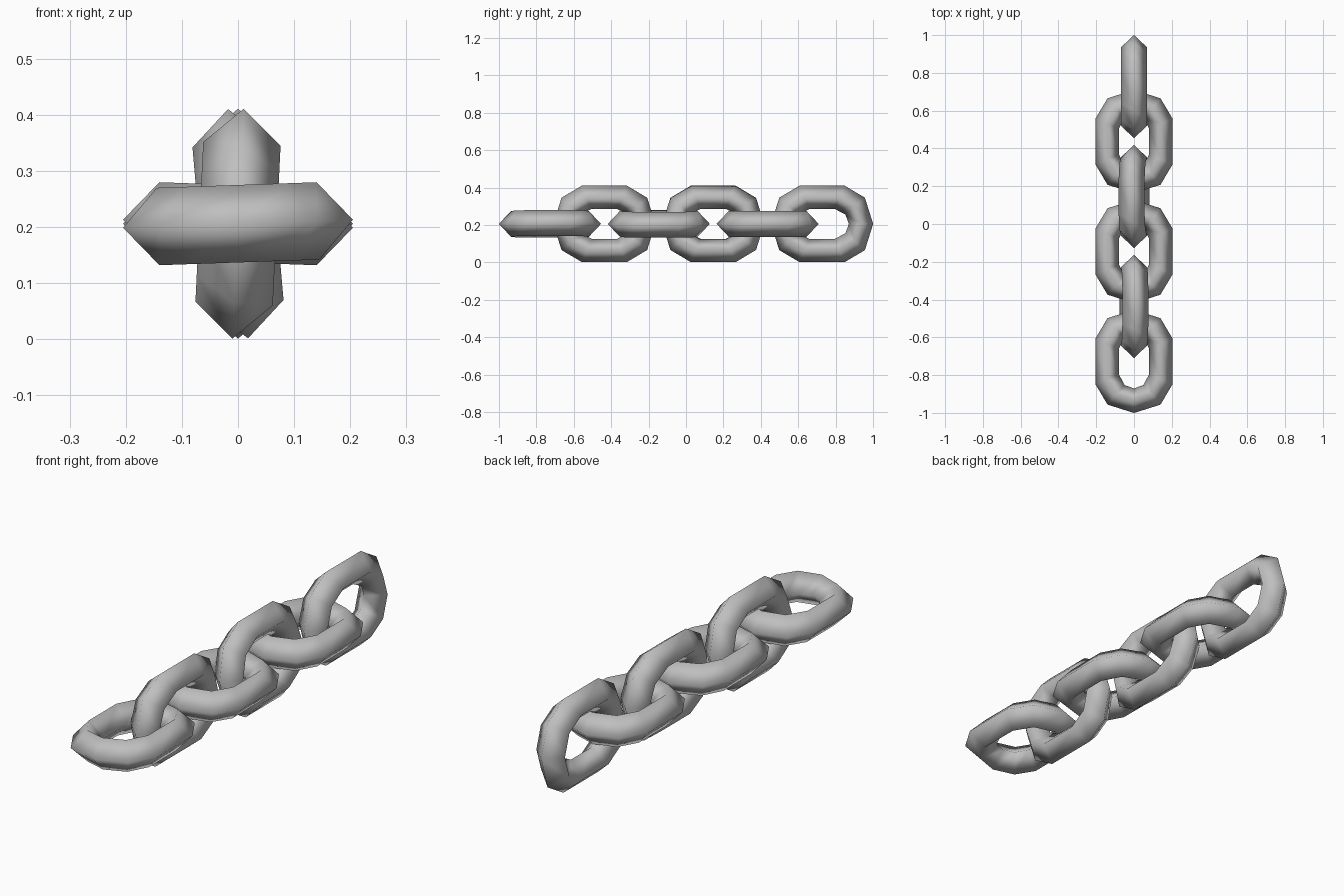
import bpy
import bmesh
import math

cube = bpy.data.objects.get("Cube")
if cube:
    bpy.data.objects.remove(cube, do_unlink=True)

# Plain grey metal
metal = bpy.data.materials.new("grey_metal")
metal.use_nodes = True
grey = (0.52, 0.52, 0.52, 1)
metal.diffuse_color = grey
metal.node_tree.nodes["Principled BSDF"].inputs["Base Color"].default_value = grey

CENTRE_Z = 0.206
TUBE = 0.069      # half thickness of the link
SPACING = 0.291

# Quarter outline of a link: outer and inner (x, y) at side, corner and end
QUARTER = [((0.205, 0.12), (0.08, 0.068)),
           ((0.14, 0.229), (0.05, 0.125)),
           ((0, 0.273), (0, 0.143))]


def mirrored(stations, sx, sy):
    return [tuple((x * sx, y * sy) for x, y in s) for s in stations]


def link_mesh():
    """Stretched ring with a diamond cross-section."""
    loop = (QUARTER + mirrored(QUARTER[1::-1], -1, 1)
            + mirrored(QUARTER, -1, -1) + mirrored(QUARTER[1::-1], 1, -1))
    bm = bmesh.new()
    rings = []
    for (ox, oy), (ix, iy) in loop:
        mx, my = (ox + ix) / 2, (oy + iy) / 2
        section = [(ox, oy, 0), (mx, my, TUBE), (ix, iy, 0), (mx, my, -TUBE)]
        rings.append([bm.verts.new(p) for p in section])
    for i, ring in enumerate(rings):
        after = rings[(i + 1) % len(rings)]
        for j in range(4):
            k = (j + 1) % 4
            bm.faces.new((ring[j], after[j], after[k], ring[k])).smooth = True
    bmesh.ops.recalc_face_normals(bm, faces=bm.faces)
    mesh = bpy.data.meshes.new("chain_link")
    bm.to_mesh(mesh)
    bm.free()
    mesh.materials.append(metal)
    return mesh


# Six links, alternately flat and upright, each rolled slightly
mesh = link_mesh()
for i, roll in enumerate([-2, 2.8, 2, -5, 0, 0]):
    name = "upright_link" if i % 2 else "flat_link"
    link = bpy.data.objects.new(f"{name}_{i // 2 + 1}", mesh)
    link.location = (0, (i - 2.5) * SPACING, CENTRE_Z)
    link.rotation_euler.y = math.radians(roll + 90 * (i % 2))
    bpy.context.collection.objects.link(link)
